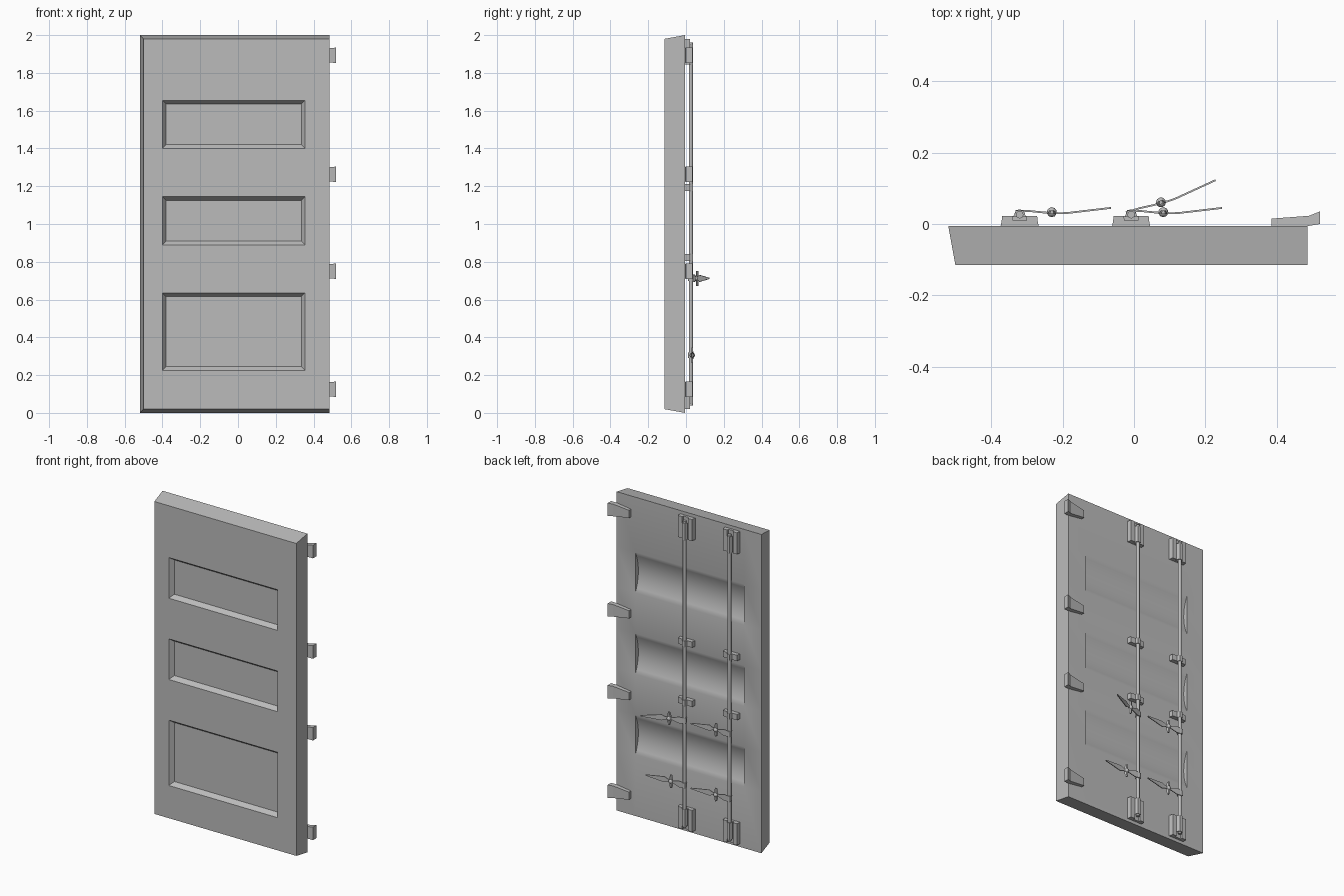
import bpy, bmesh, math
from mathutils import Vector, Matrix

if "Cube" in bpy.data.objects:
    bpy.data.objects.remove(bpy.data.objects["Cube"], do_unlink=True)

grey = bpy.data.materials.new("painted_grey")
grey.use_nodes = True
GREY = (0.5, 0.5, 0.5, 1)
grey.diffuse_color = GREY
grey.node_tree.nodes["Principled BSDF"].inputs["Base Color"].default_value = GREY


def finish(bm, name, smooth=False):
    mesh = bpy.data.meshes.new(name)
    bm.to_mesh(mesh)
    bm.free()
    mesh.materials.append(grey)
    obj = bpy.data.objects.new(name, mesh)
    bpy.context.collection.objects.link(obj)
    if smooth:
        bpy.ops.object.select_all(action="DESELECT")
        obj.select_set(True)
        bpy.context.view_layer.objects.active = obj
        bpy.ops.object.shade_smooth_by_angle(angle=math.radians(35))
    return obj


def add_face(bm, points, facing):
    face = bm.faces.new([bm.verts.new(p) for p in points])
    face.normal_update()
    if face.normal.dot(Vector(facing)) < 0:
        face.normal_flip()


def loft(bm, rings):
    """Closed skin through rings of equal point count."""
    loops = [[bm.verts.new(p) for p in ring] for ring in rings]
    n = len(loops[0])
    for a, b in zip(loops, loops[1:]):
        for i in range(n):
            bm.faces.new((a[i], a[(i + 1) % n], b[(i + 1) % n], b[i]))
    bm.faces.new(loops[0][::-1])
    bm.faces.new(loops[-1])
    bmesh.ops.recalc_face_normals(bm, faces=bm.faces)


def prism(bm, outline, z0, z1):
    """Plan outline (x, y) raised from z0 to z1."""
    loft(bm, [[(x, y, z) for x, y in outline] for z in (z0, z1)])


# Door slab: sunk panels in front, shallow curved hollows behind
FRONT, BACK = -0.115, -0.005
X_L, X_R, TOP = -0.52, 0.485, 2.0
CHAMFER, INSET, SINK, HOLLOW = 0.02, 0.02, 0.027, 0.03
P_L, P_R = -0.40, 0.355
panels = [(0.225, 0.635), (0.89, 1.145), (1.40, 1.655)]
hollows = [(0.385, 0.635), (0.89, 1.145), (1.40, 1.655)]


def rect(x0, x1, z0, z1, y):
    return [(x0, y, z0), (x1, y, z0), (x1, y, z1), (x0, y, z1)]


bm = bmesh.new()
front = rect(X_L + CHAMFER, X_R, CHAMFER, TOP - CHAMFER, FRONT)
back = rect(X_L, X_R, 0, TOP, BACK)
for i, facing in enumerate([(0, 0, -1), (1, 0, 0), (0, 0, 1), (-1, 0, 0)]):
    j = (i + 1) % 4
    add_face(bm, [front[i], front[j], back[j], back[i]], facing)

# Front frame and sunk panels
z = CHAMFER
for z0, z1 in panels + [(TOP - CHAMFER, None)]:
    add_face(bm, rect(X_L + CHAMFER, X_R, z, z0, FRONT), (0, -1, 0))
    if z1 is None:
        break
    add_face(bm, rect(X_L + CHAMFER, P_L, z0, z1, FRONT), (0, -1, 0))
    add_face(bm, rect(P_R, X_R, z0, z1, FRONT), (0, -1, 0))
    rim = rect(P_L, P_R, z0, z1, FRONT)
    floor = rect(P_L + INSET, P_R - INSET, z0 + INSET, z1 - INSET, FRONT + SINK)
    for i in range(4):
        j = (i + 1) % 4
        add_face(bm, [rim[i], rim[j], floor[j], floor[i]], (0, -1, 0))
    add_face(bm, floor, (0, -1, 0))
    z = z1

# Back skin and hollows
z = 0
xs = [X_L, P_L, P_R, X_R]
STEPS = 10
for z0, z1 in hollows + [(TOP, None)]:
    for a, b in zip(xs, xs[1:]):
        add_face(bm, rect(a, b, z, z0, BACK), (0, 1, 0))
    if z1 is None:
        break
    add_face(bm, rect(X_L, P_L, z0, z1, BACK), (0, 1, 0))
    add_face(bm, rect(P_R, X_R, z0, z1, BACK), (0, 1, 0))
    arc = []
    for i in range(STEPS + 1):
        t = 2 * i / STEPS - 1
        arc.append((BACK - HOLLOW * (1 - t * t), z0 + (z1 - z0) * i / STEPS))
    for (ya, za), (yb, zb) in zip(arc, arc[1:]):
        add_face(bm, [(P_L, ya, za), (P_R, ya, za), (P_R, yb, zb), (P_L, yb, zb)], (0, 1, 0))
    for x, side in ((P_L, 1), (P_R, -1)):
        add_face(bm, [(x, y, h) for y, h in arc], (side, 0, 0))
    z = z1
bmesh.ops.remove_doubles(bm, verts=bm.verts, dist=0.0001)
finish(bm, "door_slab", smooth=True)

# Hinges: tapered lugs overhanging the left edge
for n, zc in enumerate((0.125, 0.75, 1.263, 1.893)):
    bm = bmesh.new()
    stations = [(0.385, 0.015, 0.024, BACK), (0.49, 0.023, 0.038, BACK), (0.52, 0.035, 0.041, 0.0)]
    loft(bm, [[(x, y0, zc - h), (x, y, zc - h), (x, y, zc + h), (x, y0, zc + h)]
              for x, y, h, y0 in stations])
    finish(bm, f"hinge_{n + 1}")

ROD_Y, ROD_R = 0.026, 0.0105


def lock_handle(name, rod_x, zc, swing):
    bm = bmesh.new()
    # bent, tapering blade: distance along, offset from the rod, half width
    blade = [(-0.012, 0.011, 0.016), (0.03, 0.010, 0.02), (0.07, 0.006, 0.008),
             (0.115, 0.004, 0.009), (0.135, 0.005, 0.018), (0.255, 0.019, 0.003)]
    t = 0.0025
    loft(bm, [[(u, v - t, -w), (u, v + t, -w), (u, v + t, w), (u, v - t, w)] for u, v, w in blade])
    # cross piece and domed boss
    prism_bm = [(0.078, 0.002), (0.102, 0.002), (0.096, 0.012), (0.084, 0.012)]
    loft(bm, [[(0.09 + (x - 0.09) * s, y, h) for x, y in prism_bm]
              for h, s in ((-0.04, 0.5), (-0.02, 1), (0.02, 1), (0.04, 0.5))])
    bmesh.ops.create_uvsphere(bm, u_segments=10, v_segments=6, radius=0.014,
                              matrix=Matrix.Translation((0.09, 0.007, 0)))
    # collar round the rod
    bmesh.ops.create_cone(bm, cap_ends=True, segments=12, radius1=0.015, radius2=0.015, depth=0.03)
    turn = Matrix.Translation((rod_x, ROD_Y, zc)) @ Matrix.Rotation(math.radians(swing), 4, "Z")
    bmesh.ops.transform(bm, matrix=turn, verts=bm.verts)
    finish(bm, name, smooth=True)


# Locking rods with end guides, keepers and handles
for label, x in (("right", -0.32), ("middle", -0.008)):
    bm = bmesh.new()
    bmesh.ops.create_cone(bm, cap_ends=True, segments=12, radius1=ROD_R, radius2=ROD_R,
                          depth=1.92, matrix=Matrix.Translation((x, ROD_Y, 1)))
    finish(bm, f"{label}_lock_rod", smooth=True)

    for end, z0, z1 in (("bottom", 0.02, 0.155), ("top", 1.845, 1.98)):
        bm = bmesh.new()
        prism(bm, [(x - 0.053, BACK), (x + 0.053, BACK), (x + 0.05, 0.01), (x - 0.05, 0.01)], z0, z1)
        for s in (-1, 1):
            prism(bm, [(x + s * 0.052, BACK), (x + s * 0.049, 0.022),
                       (x + s * 0.02, 0.022), (x + s * 0.017, BACK)], z0, z1)
        # cap strip over the rod
        cap = (z0 + 0.03, z1) if end == "bottom" else (z0, z1 - 0.03)
        prism(bm, [(x - 0.018, 0.02), (x - 0.01, 0.038), (x + 0.01, 0.038), (x + 0.018, 0.02)], *cap)
        finish(bm, f"{label}_{end}_rod_guide")

    for n, zc in enumerate((0.822, 1.193)):
        bm = bmesh.new()
        prism(bm, [(x - 0.052, BACK), (x + 0.052, BACK), (x + 0.048, 0.02), (x + 0.016, 0.022),
                   (x + 0.01, 0.038), (x - 0.01, 0.038), (x - 0.016, 0.022), (x - 0.048, 0.02)],
              zc - 0.018, zc + 0.018)
        finish(bm, f"{label}_rod_keeper_{n + 1}")

    lock_handle(f"{label}_lower_handle", x, 0.305, 0)
    lock_handle(f"{label}_upper_handle", x, 0.712, 18 if label == "middle" else 0)
